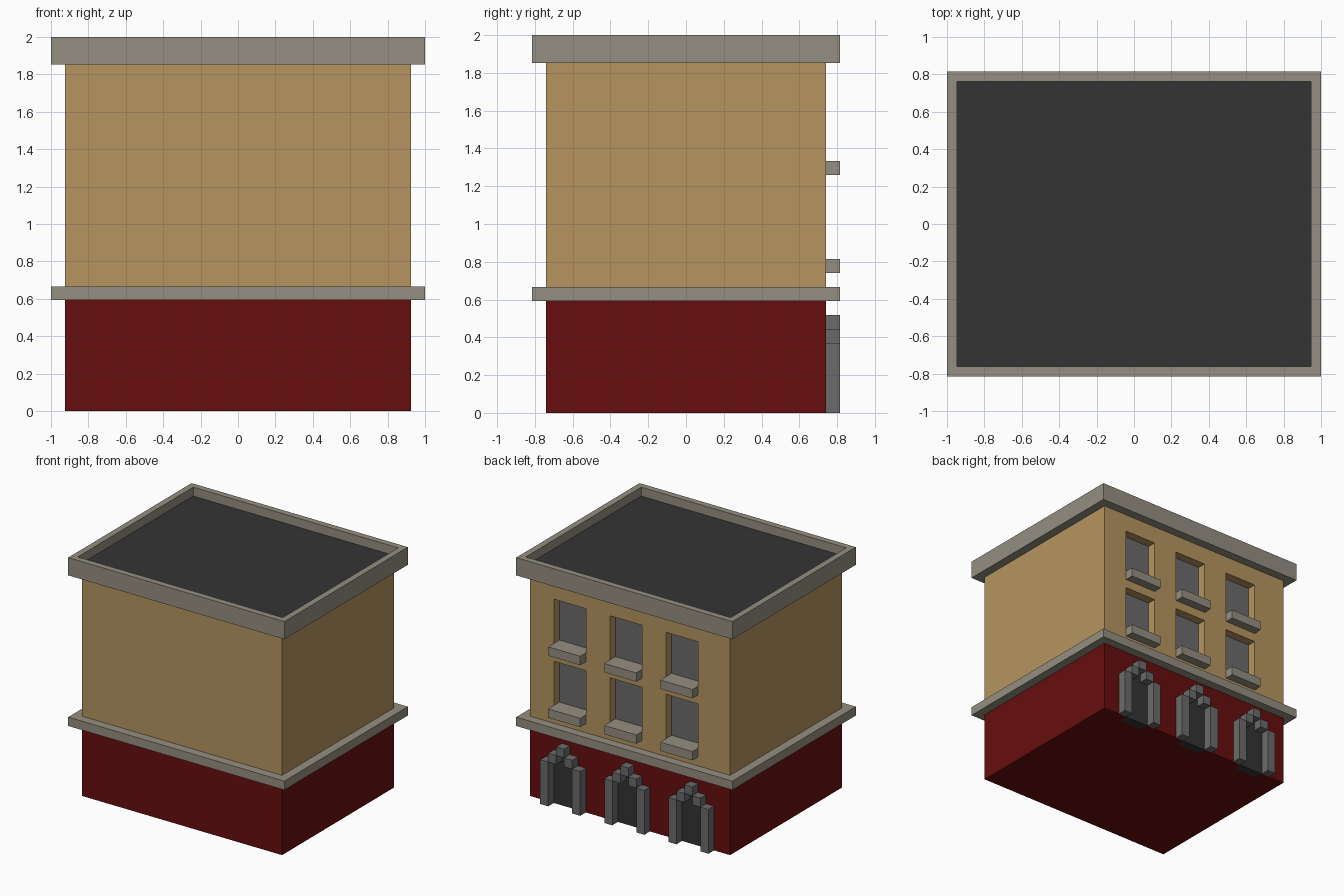
import bpy, bmesh
from mathutils import Matrix, Vector

U = 2 / 27  # building module

if "Cube" in bpy.data.objects:
    bpy.data.objects.remove(bpy.data.objects["Cube"], do_unlink=True)


def material(name, rgb):
    lin = [((c / 255 + 0.055) / 1.055) ** 2.4 if c > 10 else c / 255 / 12.92 for c in rgb]
    m = bpy.data.materials.new(name)
    m.use_nodes = True
    m.diffuse_color = (*lin, 1)
    bsdf = next(n for n in m.node_tree.nodes if n.type == "BSDF_PRINCIPLED")
    bsdf.inputs["Base Color"].default_value = (*lin, 1)
    return m


TAN = material("tan_wall", (182, 148, 96))
RED = material("dark_red_wall", (103, 13, 13))
TRIM = material("stone_trim", (149, 143, 129))
DARK = material("charcoal", (52, 52, 52))
GREY = material("mid_grey", (107, 107, 107))


def boxes(name, specs, mat):
    """One object from boxes given as (x0, x1, y0, y1, z0, z1) in modules."""
    bm = bmesh.new()
    for x0, x1, y0, y1, z0, z1 in specs:
        centre = Vector((x0 + x1, y0 + y1, z0 + z1)) * U / 2
        size = Vector((x1 - x0, y1 - y0, z1 - z0)) * U
        bmesh.ops.create_cube(bm, size=1, matrix=Matrix.Translation(centre) @ Matrix.Diagonal((*size, 1)))
    mesh = bpy.data.meshes.new(name)
    bm.to_mesh(mesh)
    bm.free()
    mesh.materials.append(mat)
    ob = bpy.data.objects.new(name, mesh)
    bpy.context.collection.objects.link(ob)
    return ob


def cut(target, spec):
    """Cut a box-shaped recess out of the target."""
    cutter = boxes("cutter", [spec], target.data.materials[0])
    cutter.hide_render = True
    mod = target.modifiers.new("recess", "BOOLEAN")
    mod.operation, mod.solver, mod.object = "DIFFERENCE", "EXACT", cutter
    bpy.context.view_layer.objects.active = target
    bpy.ops.object.modifier_apply(modifier=mod.name)
    bpy.data.objects.remove(cutter, do_unlink=True)


# Main masses
ground_floor = boxes("ground_floor", [(-12.5, 12.5, -10, 10, 0, 8)], RED)
boxes("ledge", [(-13.5, 13.5, -11, 11, 8, 9)], TRIM)
upper_floors = boxes("upper_floors", [(-12.5, 12.5, -10, 10, 9, 25)], TAN)

# Parapet with a sunken roof
parapet = boxes("parapet", [(-13.5, 13.5, -11, 11, 25, 27)], TRIM)
parapet.data.materials.append(DARK)
bm = bmesh.new()
bm.from_mesh(parapet.data)
top = max(bm.faces, key=lambda f: f.calc_center_median().z)
bmesh.ops.inset_region(bm, faces=[top], thickness=U)
roof = bmesh.ops.extrude_discrete_faces(bm, faces=[top])["faces"][0]
bmesh.ops.translate(bm, verts=roof.verts, vec=(0, 0, -U))
roof.material_index = 1
bm.to_mesh(parapet.data)
bm.free()

# Windows on the back: recesses, then sills
for row, z in (("lower", 10), ("upper", 17)):
    for i, x in enumerate((-6.5, 0.5, 7.5)):
        cut(upper_floors, (x - 2, x + 2, 9, 10.5, z, z + 6))
        boxes(f"{row}_window_sill_{i + 1}", [(x - 2, x + 2, 9, 11, z, z + 1)], TRIM)

# Window panes are the recessed faces that look backwards
upper_floors.data.materials.append(GREY)
for p in upper_floors.data.polygons:
    if p.normal.y > 0.9 and p.center.y < 9.5 * U:
        p.material_index = 1

# Doors on the back: stepped dark panel inside a stepped surround
for i, x in enumerate((-8, 0, 8)):
    cut(ground_floor, (x - 1.5, x + 1.5, 9, 10.5, -1, 5))
    cut(ground_floor, (x - 0.5, x + 0.5, 9, 10.5, 4, 6))
    boxes(f"door_panel_{i + 1}", [(x - 1.5, x + 1.5, 9, 10, 0, 5),
                                  (x - 0.5, x + 0.5, 9, 10, 5, 6)], DARK)
    surround = [(x - 0.5, x + 0.5, 10, 11, 6, 7)]
    for s in (-1, 1):
        surround.append((x + 2 * s - 0.5, x + 2 * s + 0.5, 10, 11, 0, 5))
        surround.append((x + s - 0.5, x + s + 0.5, 10, 11, 5, 6))
    boxes(f"door_surround_{i + 1}", surround, GREY)
